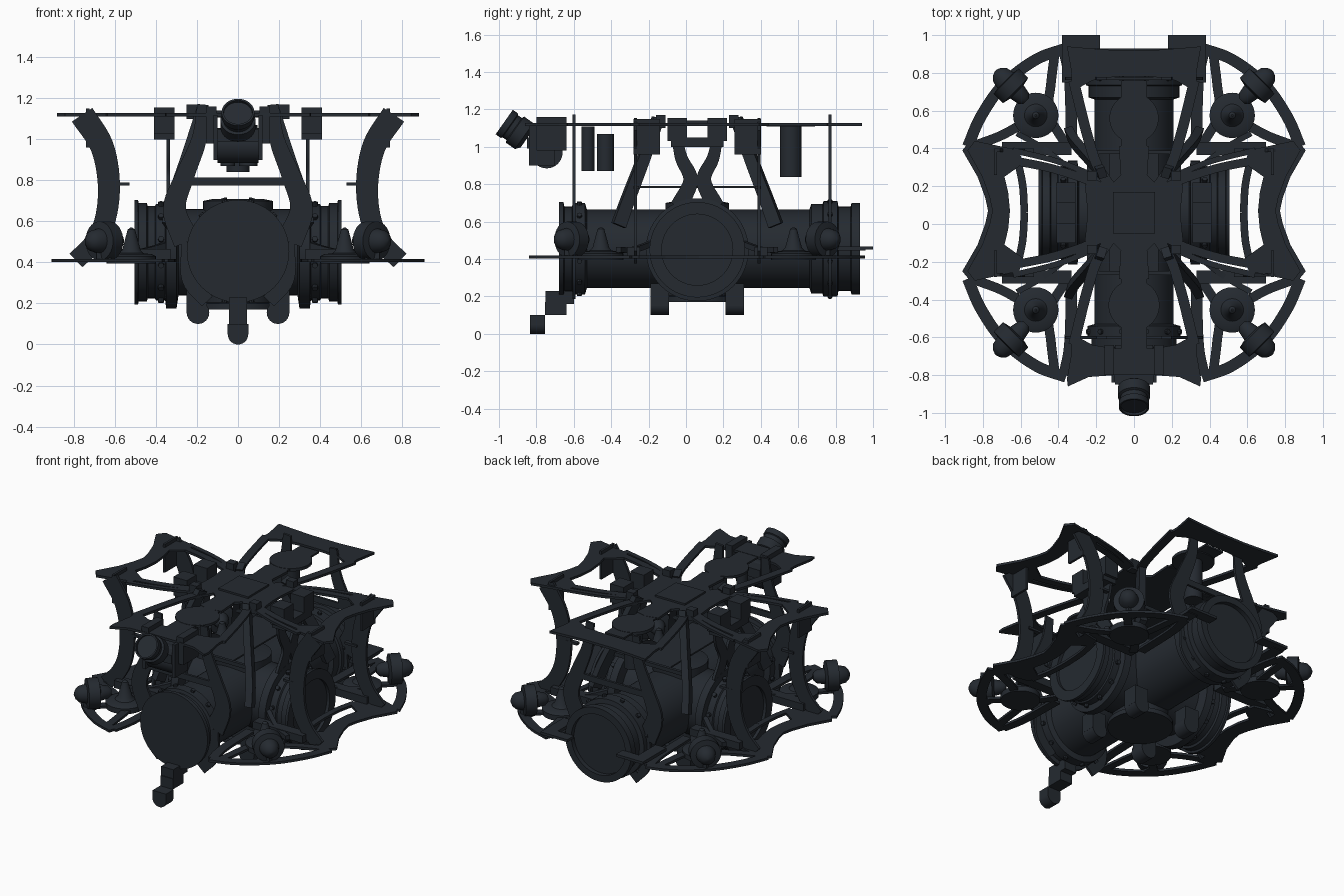
import bpy, bmesh, math
from mathutils import Vector as V

if "Cube" in bpy.data.objects:
    bpy.data.objects.remove(bpy.data.objects["Cube"])

C = 0.06                      # centre of the hull cross along y
ZT, ZL, ZH = 1.12, 0.41, 0.455  # upper frame, lower frame, hull axis heights
mat = bpy.data.materials.new("dark_paint")
mat.diffuse_color = (0.018, 0.023, 0.03, 1)
mat.use_nodes = True
mat.node_tree.nodes["Principled BSDF"].inputs["Base Color"].default_value = mat.diffuse_color


def finish(name, bm, smooth=True):
    bmesh.ops.remove_doubles(bm, verts=bm.verts, dist=1e-5)
    bmesh.ops.recalc_face_normals(bm, faces=bm.faces)
    me = bpy.data.meshes.new(name)
    bm.to_mesh(me)
    bm.free()
    ob = bpy.data.objects.new(name, me)
    bpy.context.collection.objects.link(ob)
    me.materials.append(mat)
    if smooth:
        bpy.ops.object.select_all(action='DESELECT')
        ob.select_set(True)
        bpy.context.view_layer.objects.active = ob
        bpy.ops.object.shade_smooth_by_angle(angle=math.radians(35))
    return ob


def lathe(name, prof, origin, axis=(0, 0, 1), n=40):
    """Revolve (radius, height) points about an axis."""
    q = V((0, 0, 1)).rotation_difference(V(axis))
    bm = bmesh.new()
    rings = [[bm.verts.new(V(origin) + q @ V((r * math.cos(2 * math.pi * i / n),
             r * math.sin(2 * math.pi * i / n), t))) for i in range(n)] for r, t in prof]
    for a, b in zip(rings, rings[1:]):
        for i in range(n):
            bm.faces.new((a[i], a[(i + 1) % n], b[(i + 1) % n], b[i]))
    bm.faces.new(rings[0])
    bm.faces.new(rings[-1])
    return finish(name, bm)


def box(name, lo, hi):
    bm = bmesh.new()
    bmesh.ops.create_cube(bm, size=1)
    for v in bm.verts:
        v.co = V([(lo[i] + hi[i]) / 2 + v.co[i] * (hi[i] - lo[i]) for i in range(3)])
    return finish(name, bm, False)


def slab(name, pts, z, t=0.016):
    bm = bmesh.new()
    f = bm.faces.new([bm.verts.new((x, y, z - t / 2)) for x, y in pts])
    r = bmesh.ops.extrude_face_region(bm, geom=[f])
    bmesh.ops.translate(bm, vec=(0, 0, t), verts=[g for g in r['geom'] if isinstance(g, bmesh.types.BMVert)])
    return finish(name, bm, False)


def curve(pts, seg=6):
    p = [V(a) for a in pts]
    p = [p[0] * 2 - p[1]] + p + [p[-1] * 2 - p[-2]]
    out = []
    for i in range(1, len(p) - 2):
        for k in range(seg):
            t = k / seg
            a, b, c, d = p[i - 1:i + 3]
            out.append(0.5 * (2 * b + (c - a) * t + (2 * a - 5 * b + 4 * c - d) * t ** 2
                              + (3 * b - a - 3 * c + d) * t ** 3))
    return out + [p[-2]]


def strip(name, pts, w, normal=(0, 0, 1), t=0.016, w2=None):
    """Flat bar of width w swept along a smooth path, thin along the normal."""
    path, n = curve(pts), V(normal).normalized()
    bm, rings = bmesh.new(), []
    for i, p in enumerate(path):
        d = path[min(i + 1, len(path) - 1)] - path[max(i - 1, 0)]
        s = d.cross(n).normalized()
        k = i / (len(path) - 1)
        h = (w + ((w2 or w) - w) * k) / 2
        rings.append([bm.verts.new(p + s * h * a + n * t / 2 * b) for a, b in ((1, 1), (1, -1), (-1, -1), (-1, 1))])
    for a, b in zip(rings, rings[1:]):
        for i in range(4):
            bm.faces.new((a[i], a[(i + 1) % 4], b[(i + 1) % 4], b[i]))
    bm.faces.new(rings[0])
    bm.faces.new(rings[-1])
    return finish(name, bm)


def bolts(name, centre, axis, r, n=12):
    q = V((0, 0, 1)).rotation_difference(V(axis))
    for i in range(n):
        a = 2 * math.pi * (i + .5) / n
        d = q @ V((math.cos(a), math.sin(a), 0))
        lathe(name, [(.014, 0), (.014, .02)], V(centre) + d * (r - .006), d, 8)


# Pressure hulls: long one front to back, short one side to side
lathe("long_hull", [(.25, -.68), (.25, -.655), (.225, -.65), (.225, -.61), (.245, -.605), (.245, -.54), (.21, -.53),
                    (.21, .66), (.24, .67), (.24, .73), (.255, .735), (.255, .81), (.225, .815), (.225, .88),
                    (.245, .885), (.245, .93), (.2, .93), (.2, .90)], (0, 0, ZH), (0, 1, 0), 56)
bolts("front_bolt", (0, -.57, ZH), (0, 1, 0), .245)
bolts("rear_bolt", (0, .77, ZH), (0, 1, 0), .255)
for s in (-1, 1):
    lathe("side_hull", [(.21, 0), (.21, .29), (.275, .30), (.275, .35), (.235, .355), (.235, .40), (.225, .405), (.225, .44),
                        (.24, .445), (.24, .485), (.255, .487), (.255, .505), (.19, .505), (.19, .485)],
          (0, C, .45), (s, 0, 0), 56)
    bolts("side_bolt", (s * .375, C, .45), (s, 0, 0), .24)
lathe("belly_flange", [(.2, 0), (.2, .03), (.17, .035), (.17, .12)], (0, C, .17))
lathe("crown_boss", [(.17, 0), (.17, .06), (.12, .07)], (0, C, .64))

# Upper frame: centre plate, four bat-wing plates and curved struts
half = [(0, .37), (.08, .35), (.07, .2), (.13, .14), (.26, .15), (.25, .05)]
half = half + [(x, -y) for x, y in half[::-1]]
slab("centre_plate", [(x, C + y) for x, y in half] + [(-x, C + y) for x, y in half[-2:0:-1]], ZT)
box("centre_cover", (-.11, C - .11, ZT), (.11, C + .11, ZT + .02))
wing = [(.90, .32), (.82, .18), (.78, .07), (.765, 0)]
inner = [(.67, 0), (.68, .1), (.70, .18), (.60, .25), (.62, .32), (.86, .37)]
for s in (-1, 1):
    for z, g in ((ZT, .98), (ZL, 1.01)):
        top = wing[::-1] + inner[::-1]
        ring = top[:-1] + [inner[0]] + [(x, -y) for x, y in inner[1:]] + [(x, -y) for x, y in wing[:-1]]
        slab("side_wing", [(s * x * g, C + .01 + y) for x, y in ring], z)
    fw = [(.10, -.86), (.24, -.87), (.35, -.92), (.355, -.88), (.33, -.74), (.33, -.64), (.22, -.70), (.1, -.72)]
    pts = fw + [(-x, y) for x, y in fw[::-1]]
    if s > 0:
        pts = [(x, -max(y, -.88)) for x, y in pts]
    slab("rear_wing" if s > 0 else "front_wing", [(x, C + y) for x, y in pts], ZT)
lathe("front_sensor_disc", [(.135, 0), (.135, .016)], (0, -.43, ZT - .008))
lathe("rear_sensor_disc", [(.13, 0), (.13, .02)], (0, .56, ZT - .012))
for y0, y1 in ((-.66, -.28), (.4, .76)):
    box("sensor_spine", (-.07, y0, ZT - .006), (.07, y1, ZT + .006))

for sx in (-1, 1):
    for sy in (-1, 1):
        def q(*p):
            return [(sx * a[0], C + sy * a[1], a[2]) for a in p]
        end = "rear" if sy > 0 else "front"
        strip(end + "_wing_strut", q((.32, .70, ZT), (.25, .42, ZT), (.19, .24, ZT), (.08, .08, ZT)), .055)
        strip("side_wing_strut", q((.66, .28, ZT), (.42, .23, ZT), (.2, .15, ZT), (.05, .04, ZT)), .045)
        strip("outer_strut", q((.64, .33, ZT), (.4, .27, ZT), (.2, .19, ZT)), .03)
        # Curved outer legs and inner slanted legs
        strip("outer_leg", q((.76, .33, ZT), (.665, .33, .97), (.63, .33, .79), (.645, .33, .62), (.70, .33, .50),
                             (.79, .33, ZL)), .12, (0, 1, 0), .018, .09)
        strip("slanted_leg", q((.17, .21, 1.15), (.24, .29, .93), (.31, .37, .72), (.34, .42, .58)),
              .06, (sx, -sy * .3, 0), .045, .075)
        box("leg_tab", *[[f(a, b) for a, b in zip(*q((.53, .31, .775), (.62, .34, .79)))] for f in (min, max)])
        box("wing_tab", *[[f(a, b) for a, b in zip(*q((.725, .2, .96), (.74, .34, 1.15)))] for f in (min, max)])
        # A-frame plates above the hull ends
        ye = .66 if sy < 0 else .71
        strip(end + "_a_frame", q((.17, ye, 1.17), (.19, ye, 1.0), (.26, ye, .82), (.31, ye, .66), (.25, ye, .50)),
              .055, (0, 1, 0), .016, .13)
        strip(end + "_lower_bracket", q((.24, ye, .5), (.24, ye, .32), (.15, ye, .21)), .07, (0, 1, 0))
        # Lower frame: corner arc and ribs
        strip("lower_arc", q((.88, .35, ZL), (.81, .51, ZL), (.69, .68, ZL), (.52, .81, ZL), (.36, .87, ZL)), .06)
        strip("lower_rib", q((.42, .84, ZL), (.44, .68, ZL), (.45, .52, ZL), (.36, .36, ZL)), .05)
        strip("lower_cross_rib", q((.86, .35, ZL), (.70, .41, ZL), (.56, .49, ZL)), .05)
        strip("pod_rib", q((.52, .5, ZL), (.60, .6, ZL), (.68, .68, ZL)), .05)
        strip("end_strap", q((.37, .86, ZL), (.34, .7, ZL), (.33, .4, ZL)), .06)
        strip("inner_ring_arc", q((.62, .29, ZL), (.59, .15, ZL), (.58, 0, ZL)), .04)
        strip("hull_rail", q((.70, .34, .44), (.55, .34, .44), (.33, .34, .44)), .07, (0, 0, 1), .05)
        strip("hull_brace", q((.62, .42, .45), (.48, .34, .45), (.30, .2, .5)), .03, (0, 0, 1), .03)
        # Vertical thruster and angled corner thruster
        c = q((.52, .515, 0))[0]
        lathe("vertical_thruster", [(.12, .395), (.12, .43), (.10, .44), (.06, .445), (.045, .46), (.018, .56),
                                    (.005, .57)], c, n=32)
        ax = V((sx, sy, 0)).normalized()
        p = V(q((.655, .675, .505))[0])
        lathe("corner_thruster", [(.02, -.12), (.04, -.10), (.05, -.05), (.095, -.04), (.095, .03), (.06, .035),
                                  (.05, .08), (.03, .10), (.005, .11)], p, ax, 32)
        box("thruster_mount", p - V((.035, .035, .10)), p + V((.035, .035, -.05)))
        # Belly feet
        lathe("belly_foot", [(.055, -.05), (.055, .05)], q((.195, .20, .155))[0], (0, 1, 0), 24)
        box("foot_block", *[[f(a, b) for a, b in zip(*q((.15, .15, .15), (.25, .25, .27)))] for f in (min, max)])
        # Clamp blocks under the centre of the upper frame
        box("clamp_block", *[[f(a, b) for a, b in zip(*q((.31, .055, 1.03), (.41, .16, 1.155)))] for f in (min, max)])
        box("plate_pin", *[[f(a, b) for a, b in zip(*q((.195, .17, 1.1), (.25, .22, 1.17)))] for f in (min, max)])
        strip("side_fork", q((.34, .11, 1.06), (.34, .085, .94), (.34, .035, .82), (.34, .10, .68)), .055,
              (1, 0, 0), .018, .09)
    # Rear brackets
    a, b = sorted((sx * .18, sx * .38))
    box("rear_bracket", (a, .93, ZH - .005), (b, 1.0, ZH + .012))
    a, b = sorted((sx * .30, sx * .38))
    box("rear_bracket_arm", (a, .75, ZH - .01), (b, .96, ZH + .012))
    box("side_fork_bridge", (sx * .36 - .05, C - .14, 1.0), (sx * .36 + .05, C + .14, 1.05))

# Inner shelf and cross bars at mid height
box("mid_shelf", (-.13, -.27, .78), (.13, .37, .79))
for y in (-.60, .77):
    box("a_frame_crossbar", (-.27, y - .008, .775), (.27, y + .008, .815))
for y in (-.26, .38):
    box("mid_crossbar", (-.27, y - .01, .775), (.27, y + .01, .80))

# Hanging instruments
lathe("rear_canister", [(.057, .84), (.057, 1.12)], (0, .56, 0))
lathe("front_canister", [(.045, .87), (.045, 1.07)], (.05, -.43, 0))
lathe("front_small_canister", [(.035, .87), (.035, 1.11)], (-.05, -.525, 0))

# Camera on the front wing
aim = V((0, -.78, .55)).normalized()
lathe("camera_head", [(.06, -.05), (.085, -.03), (.085, .03), (.072, .035), (.072, .06), (.08, .065), (.08, .10),
                      (.07, .10), (.07, .085)], (0, -.89, 1.075), aim)
lathe("camera_body", [(.085, -.10), (.085, .10)], (0, -.745, .97), (1, 0, 0))
box("camera_bridge", (-.10, -.85, .99), (.10, -.64, 1.05))
for s in (-1, 1):
    box("camera_bracket", (s * .13 - .025, -.80, .98), (s * .13 + .025, -.64, 1.16))
    box("camera_hanger", (s * .11 - .01, -.84, .90), (s * .11 + .01, -.70, 1.12))

# Sonar arm below the bow
lathe("sonar_pod", [(.05, -.835), (.05, -.755)], (0, 0, .05), (0, 1, 0), 28)
box("sonar_neck", (-.05, -.835, .05), (.05, -.755, .1))
box("sonar_arm", (-.045, -.755, .1), (.045, -.64, .17))
box("sonar_mount", (-.045, -.75, .16), (.045, -.60, .23))
